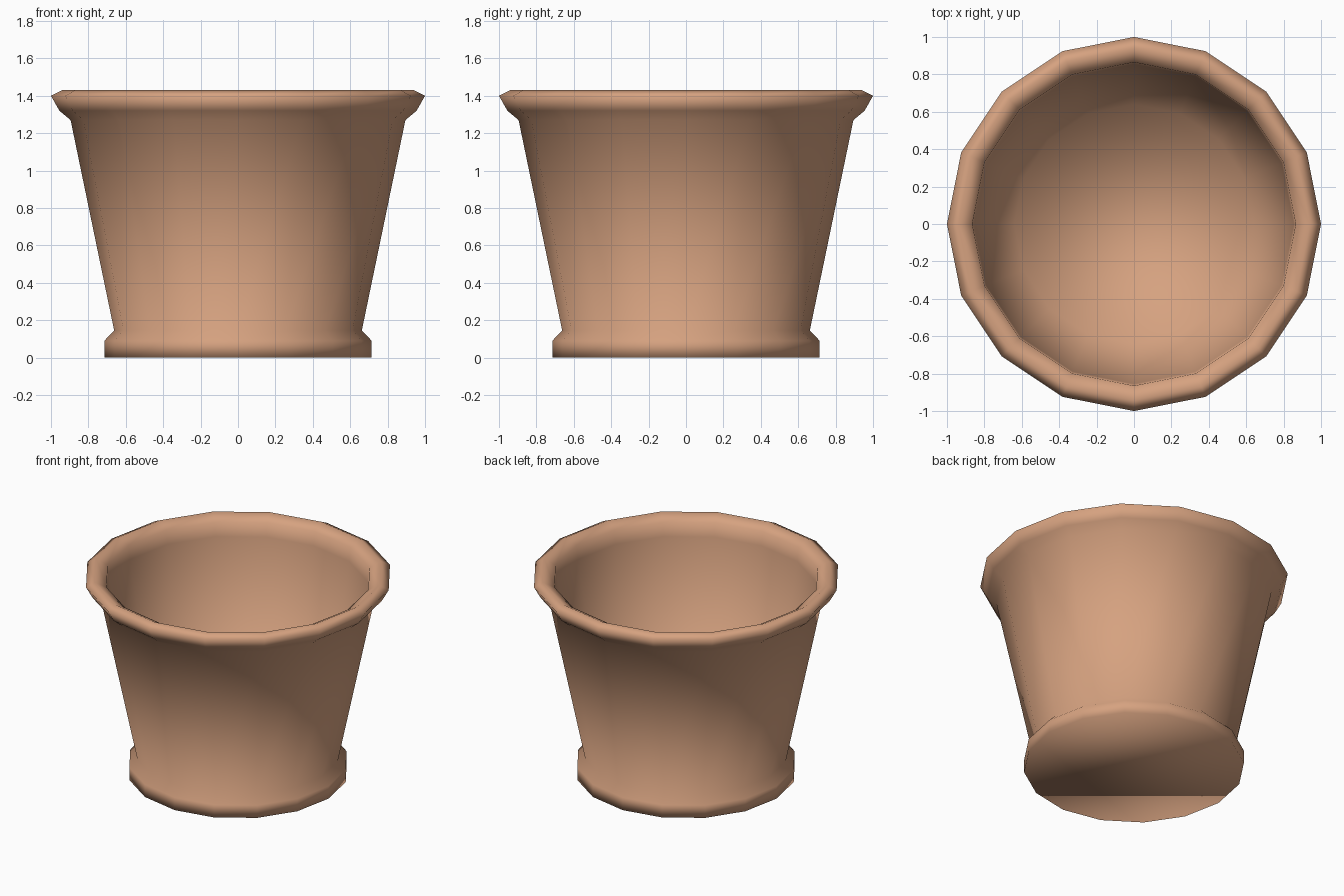
import bpy, bmesh, math

if "Cube" in bpy.data.objects:
    bpy.data.objects.remove(bpy.data.objects["Cube"])

SIDES = 16

clay = bpy.data.materials.new("terracotta clay")
clay.diffuse_color = (0.67, 0.36, 0.215, 1.0)
clay.use_nodes = True
clay.node_tree.nodes["Principled BSDF"].inputs["Base Color"].default_value = clay.diffuse_color

# Pot cross-section (radius, height): outer bottom, foot, wall, lip, inner wall, floor
profile = [
    (0.715, 0.00), (0.715, 0.09), (0.662, 0.145),   # foot
    (0.895, 1.27), (0.955, 1.32), (1.00, 1.40),     # wall and lip underside
    (0.94, 1.43), (0.865, 1.39), (0.855, 1.29),     # lip top and inner edge
    (0.64, 0.11),                                   # inner floor edge
]

bm = bmesh.new()
rings = []
for r, z in profile:
    rings.append([bm.verts.new((r * math.cos(2 * math.pi * i / SIDES),
                                r * math.sin(2 * math.pi * i / SIDES), z))
                  for i in range(SIDES)])

# Lathe the walls
for low, high in zip(rings, rings[1:]):
    for i in range(SIDES):
        j = (i + 1) % SIDES
        bm.faces.new((low[i], low[j], high[j], high[i]))

# Underside and inner floor
bm.faces.new(list(reversed(rings[0])))
bm.faces.new(rings[-1])

for face in bm.faces:
    face.smooth = True

mesh = bpy.data.meshes.new("flower_pot")
bm.to_mesh(mesh)
bm.free()
mesh.materials.append(clay)
pot = bpy.data.objects.new("flower_pot", mesh)
bpy.context.collection.objects.link(pot)
